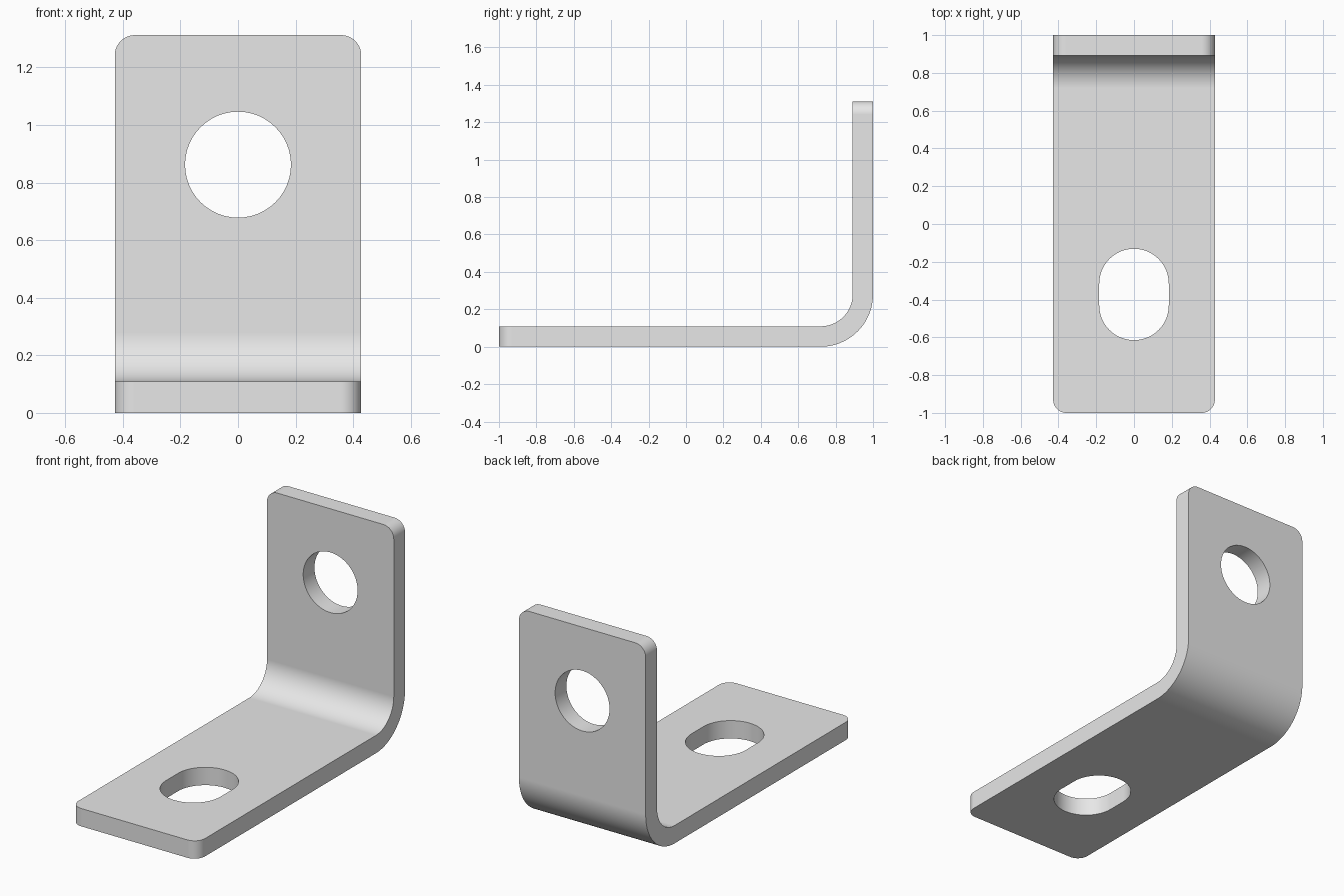
import bpy, bmesh, math

if "Cube" in bpy.data.objects:
    bpy.data.objects.remove(bpy.data.objects["Cube"])

HALF_W, THICK, HEIGHT = 0.428, 0.109, 1.312
BEND_R, CORNER_R = 0.28, 0.07


def arc(cx, cy, r, start, end, steps):
    """Points along an arc, angles in degrees."""
    angles = [math.radians(start + (end - start) * i / steps) for i in range(steps + 1)]
    return [(cx + r * math.cos(a), cy + r * math.sin(a)) for a in angles]


def prism(name, points, offset, depth):
    """Extrude a closed outline of 3D points along depth."""
    bm = bmesh.new()
    face = bm.faces.new([bm.verts.new([p[i] + offset[i] for i in range(3)]) for p in points])
    out = bmesh.ops.extrude_face_region(bm, geom=[face])
    moved = [v for v in out["geom"] if isinstance(v, bmesh.types.BMVert)]
    bmesh.ops.translate(bm, verts=moved, vec=depth)
    bmesh.ops.recalc_face_normals(bm, faces=bm.faces)
    mesh = bpy.data.meshes.new(name)
    bm.to_mesh(mesh)
    bm.free()
    obj = bpy.data.objects.new(name, mesh)
    bpy.context.collection.objects.link(obj)
    return obj


# Bent strip: L-shaped side profile (y, z) with concentric bend arcs
cy, cz = 1 - BEND_R, BEND_R
profile = [(-1, 0)] + arc(cy, cz, BEND_R, -90, 0, 24)
profile += [(1, HEIGHT), (1 - THICK, HEIGHT)]
profile += arc(cy, cz, BEND_R - THICK, 0, -90, 24) + [(-1, THICK)]
bracket = prism("angle_bracket", [(0, y, z) for y, z in profile],
                (-HALF_W, 0, 0), (2 * HALF_W, 0, 0))

# Rounded corners at both free ends
bm = bmesh.new()
bm.from_mesh(bracket.data)


def is_corner(edge):
    a, b = (v.co for v in edge.verts)
    if abs(a.x - b.x) > 1e-4:
        return False
    return all(c.y < -0.999 for c in (a, b)) or all(c.z > HEIGHT - 1e-3 for c in (a, b))


bmesh.ops.bevel(bm, geom=[e for e in bm.edges if is_corner(e)], offset=CORNER_R,
                offset_type='OFFSET', segments=10, profile=0.5, affect='EDGES')
bm.to_mesh(bracket.data)
bm.free()

# Cutters: round hole in the upright, slot in the base
HOLE_R, SLOT_Y, SLOT_HALF = 0.184, -0.373, 0.058
hole = [(x, 0, z) for x, z in arc(0, 0.862, HOLE_R, 0, 360, 48)[:-1]]
slot = arc(0, SLOT_Y + SLOT_HALF, HOLE_R, 0, 180, 24)
slot += arc(0, SLOT_Y - SLOT_HALF, HOLE_R, 180, 360, 24)
cutters = [
    prism("hole_cutter", hole, (0, 0.8, 0), (0, 0.3, 0)),
    prism("slot_cutter", [(x, y, 0) for x, y in slot], (0, 0, -0.1), (0, 0, 0.3)),
]

bpy.ops.object.select_all(action='DESELECT')
bpy.context.view_layer.objects.active = bracket
bracket.select_set(True)
for cutter in cutters:
    cutter.hide_render = True
    mod = bracket.modifiers.new(cutter.name, 'BOOLEAN')
    mod.operation, mod.solver, mod.object = 'DIFFERENCE', 'EXACT', cutter
    bpy.ops.object.modifier_apply(modifier=mod.name)
    bpy.data.objects.remove(cutter)

# Plain grey metal
grey = bpy.data.materials.new("light_grey")
grey.use_nodes = True
colour = (0.8, 0.8, 0.8, 1)
grey.diffuse_color = colour
grey.node_tree.nodes["Principled BSDF"].inputs["Base Color"].default_value = colour
bracket.data.materials.clear()
bracket.data.materials.append(grey)

# Smooth bend, corners and hole walls; flat plates stay flat
bpy.ops.object.shade_smooth_by_angle(angle=math.radians(30))
weighted = bracket.modifiers.new("weighted_normals", 'WEIGHTED_NORMAL')
weighted.keep_sharp = True
